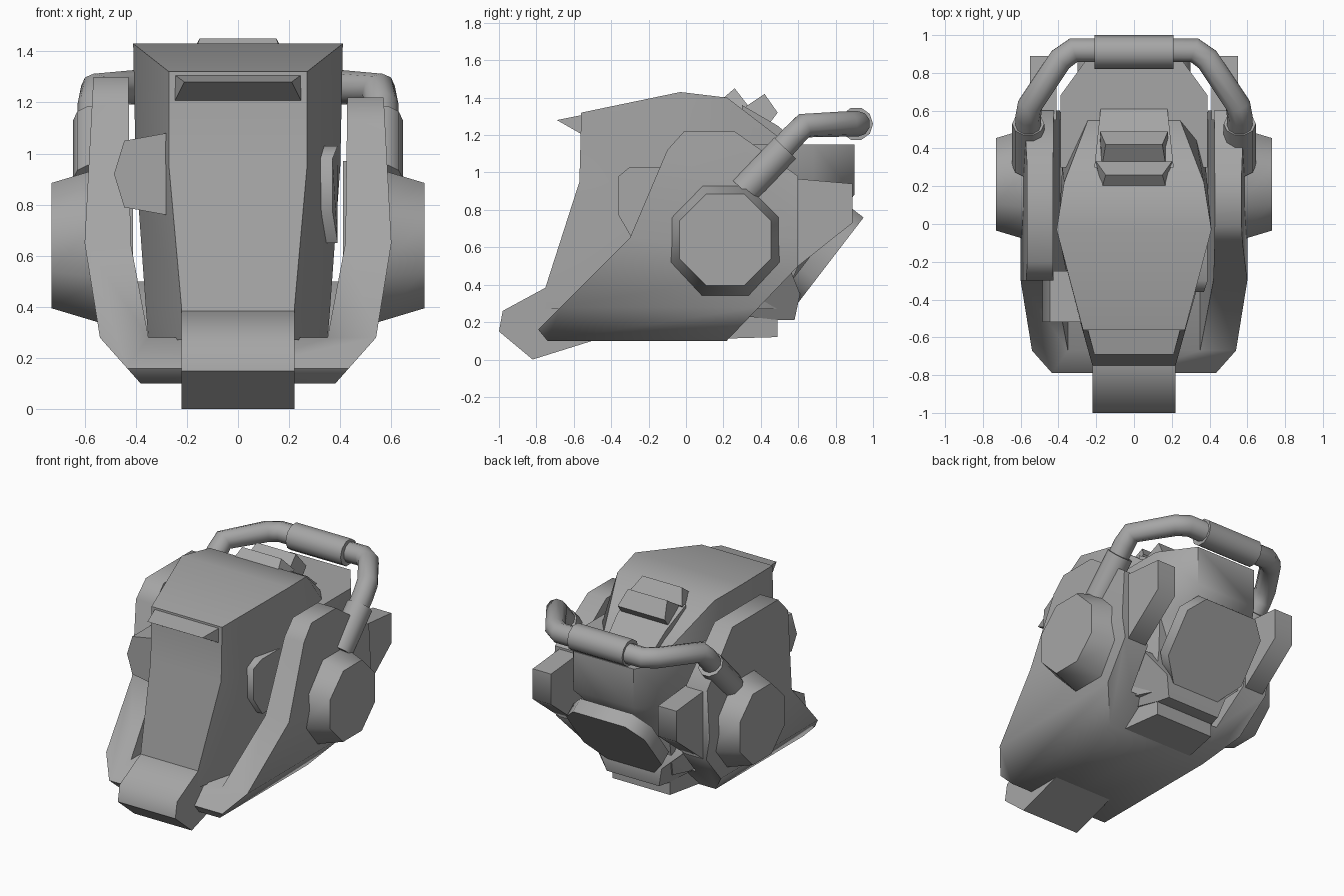
import bpy, bmesh, math
from mathutils import Matrix

cube = bpy.data.objects.get("Cube")
if cube:
    bpy.data.objects.remove(cube, do_unlink=True)

GREY = (0.38, 0.38, 0.38, 1)
metal = bpy.data.materials.new("plain grey")
metal.use_nodes = True
metal.diffuse_color = GREY
metal.node_tree.nodes["Principled BSDF"].inputs["Base Color"].default_value = GREY
parts = []


def add_object(name, data):
    ob = bpy.data.objects.new(name, data)
    bpy.context.scene.collection.objects.link(ob)
    data.materials.clear()
    data.materials.append(metal)
    parts.append(ob)
    return ob


def from_bmesh(name, bm):
    bmesh.ops.recalc_face_normals(bm, faces=bm.faces)
    me = bpy.data.meshes.new(name)
    bm.to_mesh(me)
    bm.free()
    return add_object(name, me)


def slab(name, pts, lo, hi, axis="x"):
    """Extrude an outline along an axis; lo and hi may vary per point."""
    n = len(pts)
    lo = lo if isinstance(lo, list) else [lo] * n
    hi = hi if isinstance(hi, list) else [hi] * n
    place = (lambda p, d: (d, p[0], p[1])) if axis == "x" else (lambda p, d: (p[0], d, p[1]))
    bm = bmesh.new()
    a = [bm.verts.new(place(p, d)) for p, d in zip(pts, lo)]
    b = [bm.verts.new(place(p, d)) for p, d in zip(pts, hi)]
    bm.faces.new(a)
    bm.faces.new(b[::-1])
    for i in range(n):
        j = (i + 1) % n
        bm.faces.new((a[i], a[j], b[j], b[i]))
    return from_bmesh(name, bm)


def wide(name, pts, w):
    """Slab centred on the middle plane."""
    w = w if isinstance(w, list) else [w] * len(pts)
    return slab(name, pts, [-v for v in w], w)


def ring(*rows):
    """Closed ring from (y, z, half width) rows."""
    right = [(w, y, z) for y, z, w in rows]
    return right + [(-x, y, z) for x, y, z in reversed(right)]


def loft(name, rings):
    bm = bmesh.new()
    vs = [[bm.verts.new(p) for p in r] for r in rings]
    n = len(rings[0])
    for r, s in zip(vs, vs[1:]):
        for i in range(n):
            bm.faces.new((r[i], r[(i + 1) % n], s[(i + 1) % n], s[i]))
    for cap in (vs[0], vs[-1]):
        for i in range(n // 2 - 1):
            bm.faces.new((cap[i], cap[i + 1], cap[n - 2 - i], cap[n - 1 - i]))
    return from_bmesh(name, bm)


def baked(ob):
    return bpy.data.meshes.new_from_object(ob.evaluated_get(bpy.context.evaluated_depsgraph_get()))


def pipe(name, pts, radius):
    cu = bpy.data.curves.new(name, "CURVE")
    cu.dimensions = "3D"
    cu.bevel_depth = radius
    cu.bevel_resolution = 3
    cu.use_fill_caps = True
    sp = cu.splines.new("POLY")
    sp.points.add(len(pts) - 1)
    for p, co in zip(sp.points, pts):
        p.co = (*co, 1)
    tmp = bpy.data.objects.new("tmp", cu)
    bpy.context.scene.collection.objects.link(tmp)
    bpy.context.view_layer.update()
    me = baked(tmp)
    bpy.data.objects.remove(tmp, do_unlink=True)
    return add_object(name, me)


# Head: narrow slanted front flaring to the crest, then tapering back
loft("head", [
    ring((-0.56, 1.32, 0.27), (-0.57, 0.95, 0.27), (-0.75, 0.39, 0.22), (-0.75, 0.27, 0.22)),
    ring((-0.03, 1.43, 0.41), (-0.05, 0.95, 0.4), (-0.25, 0.39, 0.36), (-0.25, 0.27, 0.35)),
    ring((0.22, 1.4, 0.37), (0.3, 0.95, 0.38), (0.3, 0.39, 0.36), (0.3, 0.27, 0.35)),
    ring((0.56, 1.14, 0.24), (0.62, 0.95, 0.3), (0.6, 0.5, 0.3), (0.5, 0.27, 0.25)),
])

# Rear block: clipped plan with an upright wall, drawn in underneath
loft("rear_block", [
    ring((0.3, z, w), (y - 0.22, z, w), (y, z, w - 0.16))
    for y, z, w in ((0.9, 1.15, 0.39), (0.9, 0.88, 0.39), (0.78, 0.74, 0.33), (0.6, 0.4, 0.3))])
wide("lower_body", [(-0.1, 0.28), (0.5, 0.21), (0.58, 0.21), (0.61, 0.35), (0.55, 0.5), (0.1, 0.5)],
     [0.36, 0.22, 0.2, 0.24, 0.4, 0.42])
wide("rear_foot", [(0.15, 0.11), (0.49, 0.12), (0.49, 0.24), (0.15, 0.24)], [0.28, 0.22, 0.22, 0.28])

# Slanted rear panel with clipped corners
panel = slab("rear_panel", [(-0.18, -0.3), (0.18, -0.3), (0.3, -0.15), (0.3, 0.16), (0.2, 0.27),
                            (-0.2, 0.27), (-0.3, 0.16), (-0.3, -0.15)], -0.1, 0, "y")
panel.data.transform(Matrix.Translation((0, 0.785, 0.545)) @ Matrix.Rotation(-0.655, 4, "X"))

# Snout and brow lip
wide("snout", [(-0.74, 0.39), (-0.98, 0.26), (-1, 0.15), (-0.82, 0), (-0.5, 0.1), (-0.5, 0.36)], 0.22)
wide("brow_lip", [(-0.69, 1.28), (-0.54, 1.31), (-0.55, 1.2)], [0.21, 0.25, 0.25])

# Top vents
wide("vent_front", [(0.19, 1.39), (0.26, 1.45), (0.33, 1.36), (0.28, 1.3)], [0.17, 0.15, 0.2, 0.2])
wide("vent_rear", [(0.3, 1.34), (0.42, 1.42), (0.49, 1.32), (0.4, 1.2)], [0.17, 0.15, 0.18, 0.18])
wide("vent_base", [(0.3, 1.36), (0.49, 1.25), (0.67, 1.1), (0.5, 1.05), (0.3, 1.2)],
     [0.21, 0.19, 0.17, 0.17, 0.21])

# Jaw guards: half of a U section, trimmed to a side outline
SECTION = [(0, 0.1), (0.38, 0.1), (0.54, 0.28), (0.6, 0.65), (0.56, 1.4),
           (0.43, 1.4), (0.42, 0.65), (0.35, 0.28), (0, 0.28)]
BASE = [(-0.3, 0.65), (-0.79, 0.16), (-0.7, 0.05), (0.17, 0.05), (0.6, 0.5), (0.6, 0.98)]
TOPS = {1: [(0.26, 1.22), (-0.01, 1.22), (-0.1, 1.12)],
        -1: [(0.3, 1.3), (-0.2, 1.3), (-0.3, 1.19)]}
for side, label in ((1, "left"), (-1, "right")):
    guard = slab(label + "_jaw_guard", [(x * side, z) for x, z in SECTION], -1, 1, "y")
    cutter = slab("cutter", BASE + TOPS[side], -0.9, 0.9)
    parts.remove(cutter)
    cutter.hide_render = True
    mod = guard.modifiers.new("trim", "BOOLEAN")
    mod.operation = "INTERSECT"
    mod.solver = "EXACT"
    mod.object = cutter
    bpy.context.view_layer.update()
    trimmed = baked(guard)
    guard.modifiers.clear()
    guard.data = trimmed
    bpy.data.objects.remove(cutter, do_unlink=True)

    # Octagonal ear cap
    bm = bmesh.new()
    bmesh.ops.create_cone(bm, cap_ends=True, segments=8, radius1=0.33, radius2=0.265, depth=0.2)
    bmesh.ops.transform(bm, verts=bm.verts, matrix=Matrix.Translation((0.63 * side, 0.21, 0.64))
                        @ Matrix.Rotation(side * math.pi / 2, 4, "Y") @ Matrix.Rotation(math.pi / 8, 4, "Z"))
    from_bmesh(label + "_ear_cap", bm)

    # Rear fin and pipe socket
    slab(label + "_rear_fin", [(0.55, 0.97), (0.89, 0.94), (0.89, 0.73), (0.6, 0.5), (0.55, 0.5)],
         0.41 * side, 0.55 * side)
    pipe(label + "_pipe_socket", [(0.56 * side, 0.31, 0.9), (0.56 * side, 0.53, 1.13)], 0.085)

# Cheek pods, one on each side and set differently
slab("left_cheek_pod", [(-0.36, 0.98), (-0.3, 1.03), (-0.05, 1.03), (-0.05, 0.65), (-0.29, 0.65), (-0.36, 0.77)],
     0.3, [0.37, 0.39, 0.39, 0.39, 0.39, 0.37])
slab("right_cheek_pod", [(-0.485, 0.92), (-0.445, 1.05), (-0.28, 1.08), (-0.28, 0.76), (-0.445, 0.79)],
     -0.52, -0.25, "y")

# Pipe loop around the back
half = [(0.56, 0.4, 1), (0.56, 0.57, 1.19), (0.55, 0.63, 1.25), (0.39, 0.87, 1.26), (0.32, 0.92, 1.26)]
pipe("pipe_loop", half + [(-x, y, z) for x, y, z in reversed(half)], 0.068)
pipe("pipe_sleeve", [(-0.21, 0.91, 1.26), (0.21, 0.91, 1.26)], 0.09)

# Smooth shading with sharp edges kept
bpy.ops.object.select_all(action="DESELECT")
for ob in parts:
    ob.select_set(True)
bpy.context.view_layer.objects.active = parts[0]
bpy.ops.object.shade_smooth_by_angle(angle=math.radians(52))
